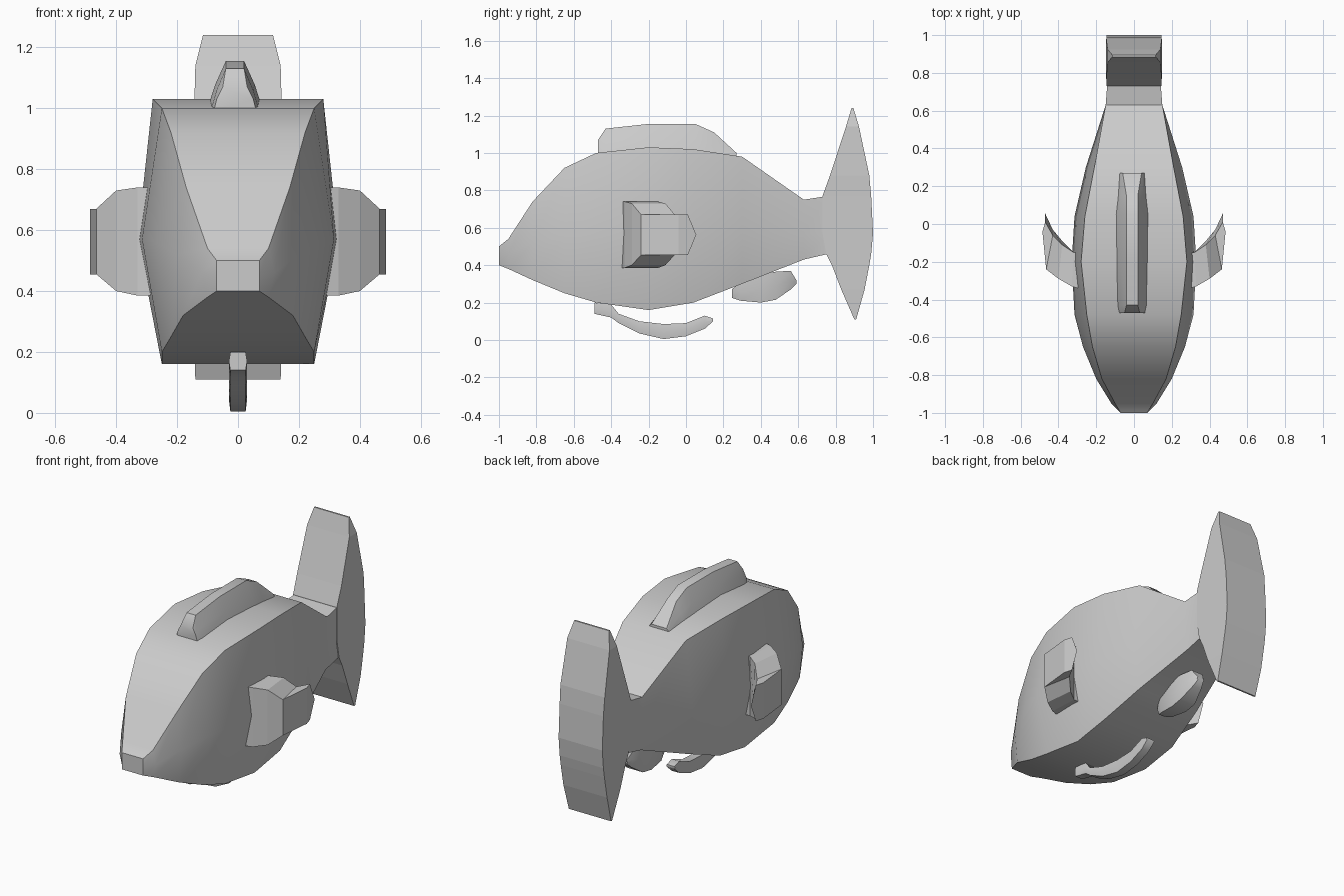
import bpy
import bmesh

default_cube = bpy.data.objects.get("Cube")
if default_cube:
    bpy.data.objects.remove(default_cube, do_unlink=True)

# Single grey material
grey = bpy.data.materials.new("light grey")
grey.use_nodes = True
colour = (0.6, 0.6, 0.6, 1)
grey.diffuse_color = colour
grey.node_tree.nodes["Principled BSDF"].inputs["Base Color"].default_value = colour


def loft(name, rings, smooth_degrees=None):
    """Skin a closed solid through a list of equal-length point rings."""
    bm = bmesh.new()
    loops = [[bm.verts.new(point) for point in ring] for ring in rings]
    for lower, upper in zip(loops, loops[1:]):
        count = len(lower)
        for i in range(count):
            j = (i + 1) % count
            bm.faces.new((lower[i], lower[j], upper[j], upper[i]))
    bm.faces.new(loops[0])
    bm.faces.new(loops[-1])
    bmesh.ops.recalc_face_normals(bm, faces=bm.faces)
    mesh = bpy.data.meshes.new(name)
    bm.to_mesh(mesh)
    bm.free()
    mesh.materials.append(grey)
    part = bpy.data.objects.new(name, mesh)
    bpy.context.collection.objects.link(part)
    if smooth_degrees:
        bpy.ops.object.select_all(action="DESELECT")
        part.select_set(True)
        bpy.context.view_layer.objects.active = part
        bpy.ops.object.shade_smooth_by_angle(angle=smooth_degrees * 3.14159 / 180)
    return part


def hexagon(y, bottom, middle, top, bottom_half, middle_half, top_half, centre=0):
    """Six-sided upright cross-section, with a flat top and a flat bottom."""
    right = [(bottom_half, bottom), (middle_half, middle), (top_half, top)]
    left = [(-half, z) for half, z in reversed(right)]
    return [(centre + x, y, z) for x, z in right + left]


def bar(y, bottom, top, bottom_half, top_half, centre=0):
    """Slim cross-section whose middle is halfway up."""
    middle_half = (bottom_half + top_half) * 0.5 + 0.005
    return hexagon(y, bottom, (bottom + top) / 2, top,
                   bottom_half, middle_half, top_half, centre)


# Body: y, heights of bottom, middle and top, then their half widths
body_sections = [
    (-1, .40, .45, .50, .07, .07, .07),
    (-.95, .38, .46, .54, .10, .12, .10),
    (-.82, .32, .52, .74, .18, .2, .17),
    (-.65, .25, .56, .92, .22, .27, .22),
    (-.48, .2, .57, 1, .25, .315, .25),
    (-.2, .16, .57, 1.03, .25, .33, .28),
    (.04, .2, .57, 1.02, .25, .315, .26),
    (.3, .3, .57, .98, .21, .255, .21),
    (.63, .43, .57, .75, .14, .15, .15),
    (.76, .46, .57, .77, .14, .14, .14),
]
loft("body", [hexagon(*s) for s in body_sections], 30)

# Tail fin: height, front y, back y, half width
tail_sections = [
    (.11, .9, .91, .14),
    (.27, .83, .955, .145),
    (.4, .78, .98, .145),
    (.46, .75, .99, .145),
    (.57, .73, 1, .145),
    (.77, .73, .99, .145),
    (.88, .77, .98, .147),
    (1.14, .855, .925, .14),
    (1.24, .885, .895, .115),
]
loft("tail_fin", [
    [(-half, front, z), (half, front, z), (half, back, z), (-half, back, z)]
    for z, front, back, half in tail_sections
])

# Back fin: y, bottom, top, half widths of bottom and top
back_fin_sections = [
    (-.47, .99, 1.07, .07, .04),
    (-.43, .99, 1.13, .08, .03),
    (-.2, 1, 1.155, .09, .03),
    (.05, 1, 1.155, .09, .03),
    (.15, .98, 1.11, .08, .03),
    (.27, .97, 1, .07, .05),
]
loft("back_fin", [bar(*s, centre=-.01) for s in back_fin_sections], 40)

# Belly fin below the rear of the body
belly_fin_sections = [
    (.245, .225, .27, .02, .03),
    (.29, .21, .31, .04, .05),
    (.4, .2, .35, .05, .06),
    (.48, .215, .365, .05, .06),
    (.56, .27, .37, .03, .04),
    (.59, .3, .32, .02, .02),
]
loft("belly_fin", [bar(*s) for s in belly_fin_sections], 50)

# Trailing feeler hanging from the chin
feeler_sections = [
    (-.49, .14, .2),
    (-.4, .12, .19),
    (-.36, .09, .14),
    (-.25, .035, .1),
    (-.12, .005, .085),
    (0, .02, .09),
    (.1, .06, .13),
    (.145, .1, .115),
]
loft("chin_feeler", [bar(y, low, high, .025, .025)
                     for y, low, high in feeler_sections], 50)

# Side fins: front x, front y, back x, back y, bottom, top, sweep of the middle
side_fin_sections = [
    (.28, -.345, .28, -.15, .385, .74, 0),
    (.33, -.33, .32, -.15, .385, .74, 0),
    (.4, -.29, .38, -.11, .4, .73, .02),
    (.465, -.24, .43, -.06, .455, .67, .03),
    (.485, -.04, .47, .01, .455, .67, .045),
]
for side, sign in (("left", 1), ("right", -1)):
    rings = []
    for fx, fy, bx, by, low, high, sweep in side_fin_sections:
        middle = (low + high) / 2
        rings.append([
            (sign * fx, fy, low), (sign * fx, fy, middle), (sign * fx, fy, high),
            (sign * bx, by, high), (sign * bx, by + sweep, middle), (sign * bx, by, low),
        ])
    loft(side + "_side_fin", rings)
